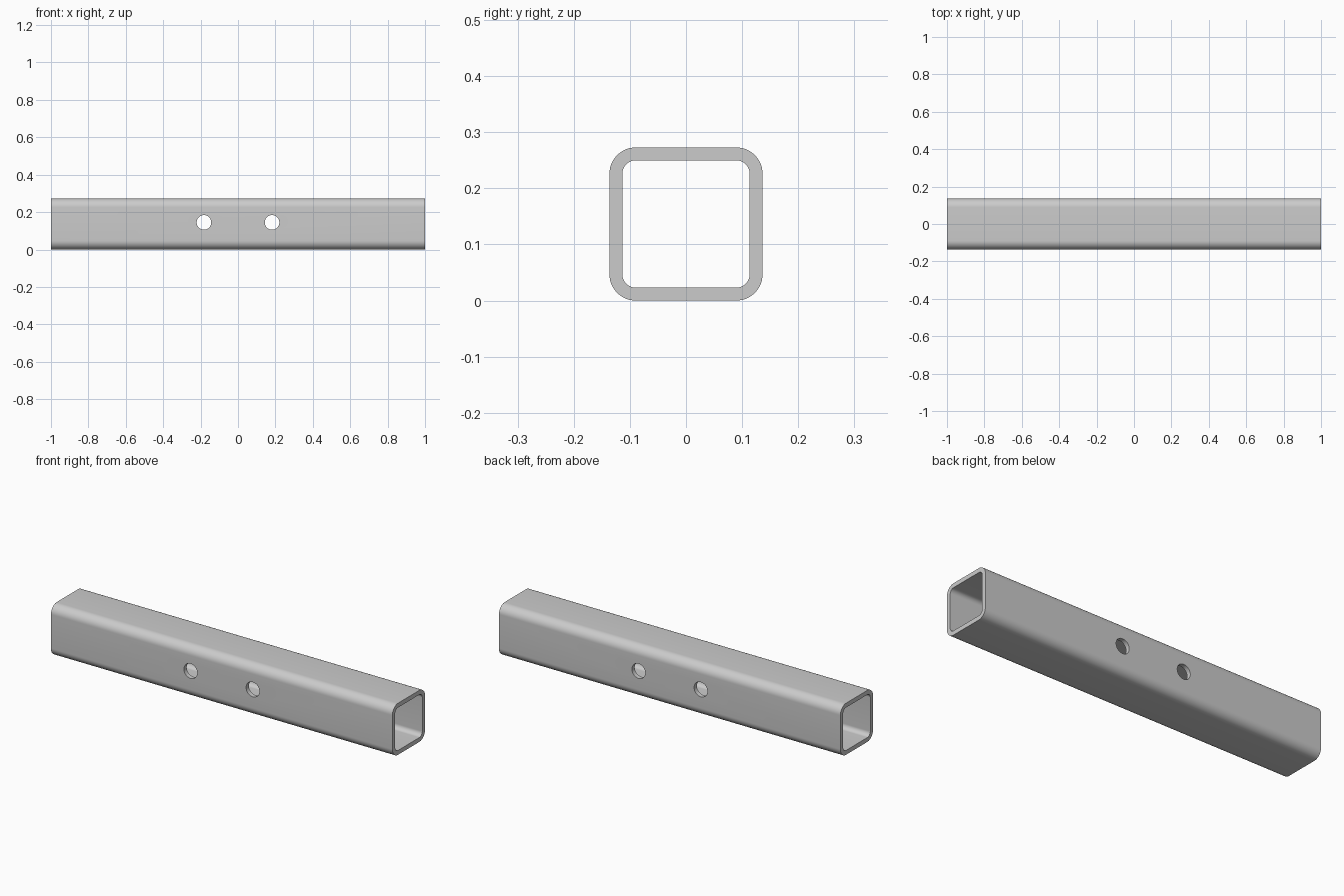
import bpy, bmesh
from math import cos, sin, pi, radians

if "Cube" in bpy.data.objects:
    bpy.data.objects.remove(bpy.data.objects["Cube"])

LENGTH, SIZE, WALL = 2.0, 0.273, 0.023
R_OUT, R_IN = 0.047, 0.024
HOLE_X, HOLE_Z, HOLE_R = 0.182, 0.145, 0.039


def rounded_square(half, radius, steps=12):
    """Points (y, z) of a rounded square standing around the tube axis."""
    pts = []
    for q, (sy, sz) in enumerate([(1, 1), (-1, 1), (-1, -1), (1, -1)]):
        for i in range(steps + 1):
            a = (q + i / steps) * pi / 2
            pts.append((sy * (half - radius) + radius * cos(a),
                        sz * (half - radius) + radius * sin(a) + SIZE / 2))
    return pts


# Square tube: outer and inner skins joined by end rings
bm = bmesh.new()
outer = rounded_square(SIZE / 2, R_OUT)
inner = rounded_square(SIZE / 2 - WALL, R_IN)
loops = [[bm.verts.new((x, y, z)) for y, z in prof]
         for x, prof in [(-LENGTH / 2, outer), (LENGTH / 2, outer),
                         (LENGTH / 2, inner), (-LENGTH / 2, inner)]]
n = len(outer)
for k in range(4):
    a, b = loops[k], loops[(k + 1) % 4]
    for i in range(n):
        j = (i + 1) % n
        bm.faces.new((a[i], a[j], b[j], b[i]))
bmesh.ops.recalc_face_normals(bm, faces=bm.faces)
mesh = bpy.data.meshes.new("square_tube")
bm.to_mesh(mesh)
bm.free()
tube = bpy.data.objects.new("square_tube", mesh)
bpy.context.collection.objects.link(tube)

# Two cross holes through the front and back walls
cutters = []
for side in (-1, 1):
    bpy.ops.mesh.primitive_cylinder_add(vertices=48, radius=HOLE_R, depth=0.5,
                                        location=(side * HOLE_X, 0, HOLE_Z),
                                        rotation=(pi / 2, 0, 0))
    cutter = bpy.context.object
    cutter.name = "hole_cutter"
    cutter.hide_render = True
    cutters.append(cutter)
    mod = tube.modifiers.new("hole", 'BOOLEAN')
    mod.operation = 'DIFFERENCE'
    mod.solver = 'EXACT'
    mod.object = cutter

bpy.ops.object.select_all(action='DESELECT')
tube.select_set(True)
bpy.context.view_layer.objects.active = tube
for mod in list(tube.modifiers):
    bpy.ops.object.modifier_apply(modifier=mod.name)
for cutter in cutters:
    bpy.data.objects.remove(cutter)
bpy.ops.object.shade_smooth_by_angle(angle=radians(30))
